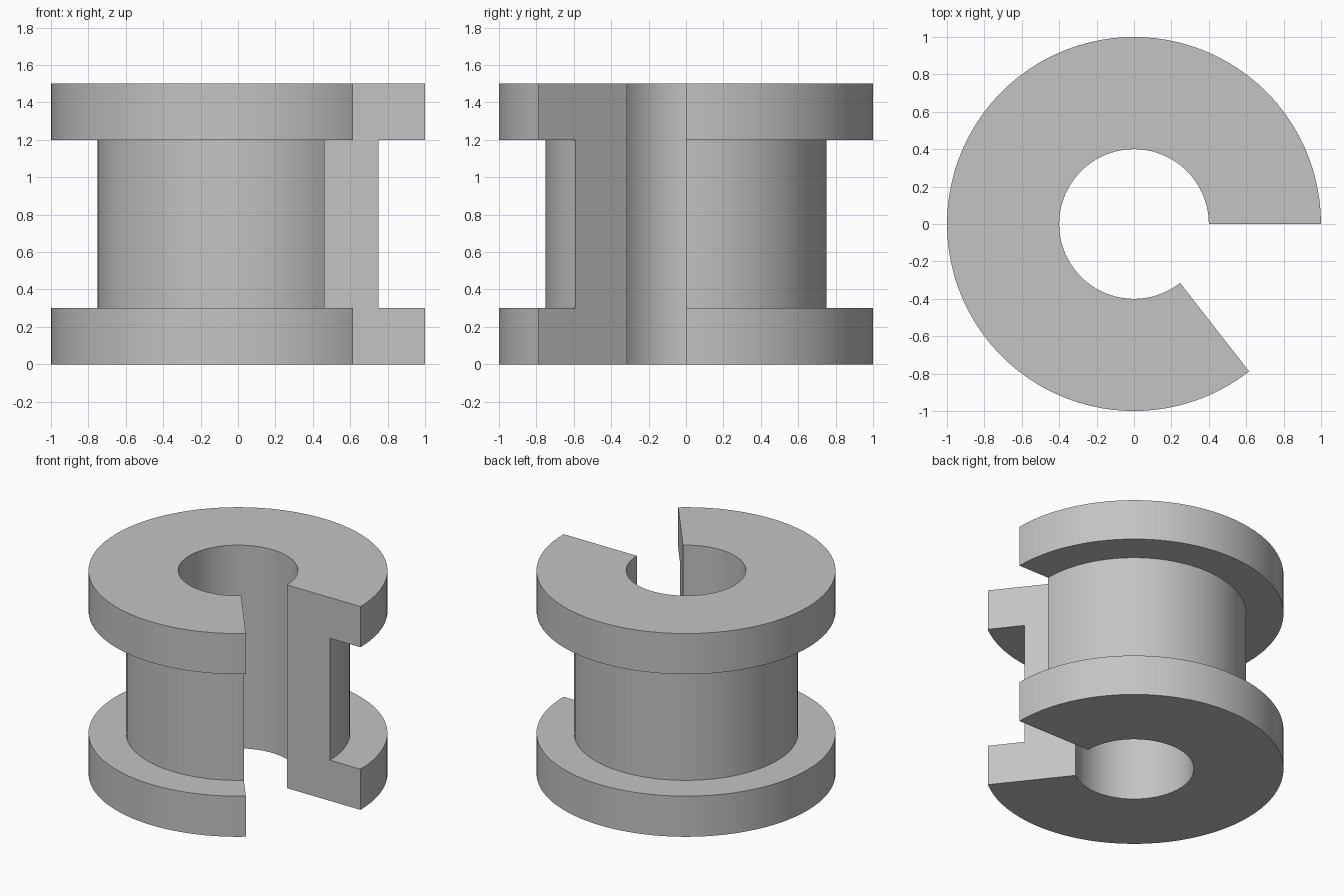
import bpy
import bmesh
import math

if "Cube" in bpy.data.objects:
    bpy.data.objects.remove(bpy.data.objects["Cube"])

SWEEP = math.radians(308)   # open slot fills the remaining angle
STEPS = 77

# Spool cross-section (radius, height): two flanges around a hollow hub
profile = [(0.4, 0), (1, 0), (1, 0.3), (0.75, 0.3),
           (0.75, 1.2), (1, 1.2), (1, 1.5), (0.4, 1.5)]

grey = bpy.data.materials.new("plain grey")
grey.diffuse_color = (0.55, 0.55, 0.55, 1)
grey.use_nodes = True
grey.node_tree.nodes["Principled BSDF"].inputs["Base Color"].default_value = grey.diffuse_color

# Sweep the cross-section around the z axis
bm = bmesh.new()
rings = []
for i in range(STEPS + 1):
    a = SWEEP * i / STEPS
    rings.append([bm.verts.new((r * math.cos(a), r * math.sin(a), z))
                  for r, z in profile])
n = len(profile)
for r0, r1 in zip(rings, rings[1:]):
    for j in range(n):
        k = (j + 1) % n
        bm.faces.new((r0[j], r1[j], r1[k], r0[k]))

# Flat walls of the slot
bm.faces.new(rings[0])
bm.faces.new(rings[-1][::-1])
bmesh.ops.recalc_face_normals(bm, faces=bm.faces)

mesh = bpy.data.meshes.new("slotted_spool")
bm.to_mesh(mesh)
bm.free()
mesh.materials.append(grey)
spool = bpy.data.objects.new("slotted_spool", mesh)
bpy.context.collection.objects.link(spool)

# Smooth round walls, sharp rims
bpy.context.view_layer.objects.active = spool
spool.select_set(True)
bpy.ops.object.shade_smooth_by_angle(angle=math.radians(30))
